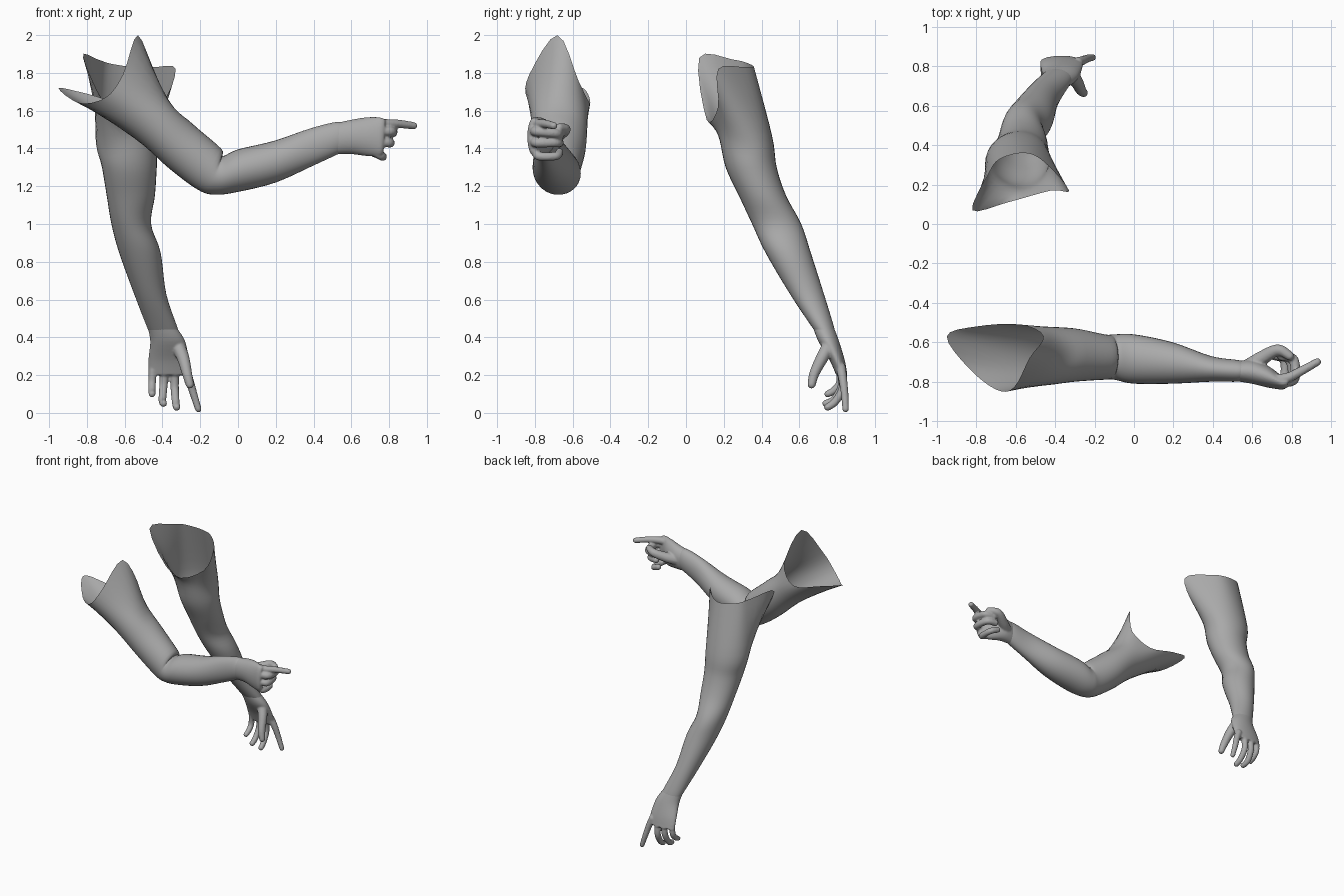
import bpy
import bmesh
from math import cos, sin, tau
from mathutils import Vector

SIDES = 32      # vertices around each limb
STEPS = 5       # interpolated rings between two given sections

default_cube = bpy.data.objects.get("Cube")
if default_cube:
    bpy.data.objects.remove(default_cube, do_unlink=True)

grey = bpy.data.materials.new("plain_grey")
grey.use_nodes = True
grey_value = (0.4, 0.4, 0.4, 1)
grey.diffuse_color = grey_value
grey.node_tree.nodes["Principled BSDF"].inputs["Base Color"].default_value = grey_value


def spline(points, steps, closed=False):
    """Smooth curve through the points."""
    points = [Vector(p) for p in points]
    count = len(points)
    result = []
    for i in range(count if closed else count - 1):
        if closed:
            a, b, c, d = (points[(i + k) % count] for k in (-1, 0, 1, 2))
        else:
            a, b, c, d = (points[min(max(i + k, 0), count - 1)] for k in (-1, 0, 1, 2))
        for s in range(steps):
            t = s / steps
            result.append(b + (c - a) * (t / 2)
                          + (a * 2 - b * 5 + c * 4 - d) * (t * t / 2)
                          + (b * 3 - a - c * 3 + d) * (t ** 3 / 2))
    if not closed:
        result.append(points[-1])
    return result


def section(low_x, low_z, high_x, high_z, front, back):
    """Oval cross-section between two outline points, with a depth range."""
    low = Vector((low_x, (front + back) / 2, low_z))
    high = Vector((high_x, (front + back) / 2, high_z))
    centre, across = (low + high) / 2, (high - low) / 2
    depth = Vector((0, (back - front) / 2, 0))
    return [centre + across * cos(tau * k / SIDES) + depth * sin(tau * k / SIDES)
            for k in range(SIDES)]


def loft(bm, rings, capped):
    """Skin a row of rings, smoothly interpolated along the length."""
    columns = [spline(column, STEPS) for column in zip(*rings)]
    rows = [[bm.verts.new(p) for p in row] for row in zip(*columns)]
    for row, following in zip(rows, rows[1:]):
        for k in range(SIDES):
            n = (k + 1) % SIDES
            bm.faces.new((row[k], row[n], following[n], following[k]))
    if capped:
        bm.faces.new(rows[0])
        bm.faces.new(rows[-1])


def finish(name, bm):
    bmesh.ops.recalc_face_normals(bm, faces=bm.faces)
    for face in bm.faces:
        face.smooth = True
    mesh = bpy.data.meshes.new(name)
    bm.to_mesh(mesh)
    bm.free()
    mesh.materials.append(grey)
    obj = bpy.data.objects.new(name, mesh)
    bpy.context.collection.objects.link(obj)
    return obj


def make_arm(name, rim, sections):
    """Open sleeve of skin from the ragged shoulder rim to the wrist."""
    bm = bmesh.new()
    rings = [spline(rim, SIDES // len(rim), closed=True)]
    rings += [section(*s) for s in sections]
    loft(bm, rings, capped=False)
    return finish(name, bm)


def make_hand(name, palm, fingers):
    """Palm and fingers fused into one smooth skin."""
    bm = bmesh.new()
    loft(bm, [section(*s) for s in palm], capped=True)
    for base_radius, tip_radius, joints in fingers:
        path = spline(joints, 8)
        for i, point in enumerate(path):
            ball = bmesh.ops.create_icosphere(
                bm, subdivisions=2,
                radius=base_radius + (tip_radius - base_radius) * i / (len(path) - 1))
            bmesh.ops.translate(bm, verts=ball["verts"], vec=point)
    hand = finish(name, bm)
    remesh = hand.modifiers.new("fuse", "REMESH")
    remesh.mode = "VOXEL"
    remesh.voxel_size = 0.006
    remesh.use_smooth_shade = True
    soften = hand.modifiers.new("soften", "SMOOTH")
    soften.factor = 0.5
    soften.iterations = 4
    return hand


# Bent arm: rim runs from the top peak round the back
make_arm(
    "bent_arm",
    [(-.53, -.68, 2), (-.46, -.57, 1.76), (-.58, -.51, 1.64), (-.8, -.52, 1.69),
     (-.95, -.57, 1.72), (-.84, -.73, 1.64), (-.7, -.84, 1.67), (-.61, -.83, 1.79)],
    [(-.55, 1.455, -.37, 1.66, -.82, -.52),
     (-.36, 1.29, -.24, 1.53, -.8, -.53),
     (-.21, 1.18, -.09, 1.4, -.79, -.56),
     (-.12, 1.155, -.08, 1.36, -.79, -.56),
     (0, 1.17, 0, 1.395, -.81, -.56),
     (.2, 1.22, .19, 1.44, -.81, -.6),
     (.4, 1.31, .38, 1.505, -.8, -.67),
     (.53, 1.37, .52, 1.54, -.8, -.69),
     (.57, 1.39, .56, 1.53, -.79, -.7)])

# Pointing hand: index, middle, ring, little finger, thumb
make_hand(
    "pointing_hand",
    [(.51, 1.37, .5, 1.53, -.795, -.7),
     (.6, 1.37, .59, 1.55, -.81, -.69),
     (.68, 1.36, .68, 1.565, -.83, -.72),
     (.75, 1.36, .75, 1.565, -.84, -.77),
     (.77, 1.38, .78, 1.555, -.83, -.78)],
    [(.03, .02, [(.72, -.79, 1.53), (.78, -.78, 1.53), (.85, -.745, 1.53), (.93, -.7, 1.52)]),
     (.028, .025, [(.72, -.8, 1.49), (.81, -.79, 1.49), (.81, -.69, 1.48), (.75, -.67, 1.47)]),
     (.027, .024, [(.72, -.8, 1.44), (.8, -.79, 1.43), (.79, -.69, 1.43), (.73, -.67, 1.43)]),
     (.025, .022, [(.71, -.79, 1.39), (.76, -.78, 1.36), (.76, -.69, 1.36), (.71, -.67, 1.38)]),
     (.045, .023, [(.58, -.73, 1.45), (.65, -.68, 1.47), (.73, -.64, 1.5), (.79, -.67, 1.51)])])

# Hanging arm: rim runs from the inner side round the back
make_arm(
    "hanging_arm",
    [(-.33, .17, 1.82), (-.45, .31, 1.83), (-.55, .36, 1.83), (-.68, .33, 1.85),
     (-.74, .25, 1.87), (-.82, .07, 1.88), (-.64, .11, 1.55), (-.42, .17, 1.62)],
    [(-.755, 1.47, -.42, 1.47, .17, .455),
     (-.72, 1.3, -.43, 1.3, .21, .48),
     (-.695, 1.15, -.44, 1.15, .28, .53),
     (-.67, 1, -.46, 1, .35, .61),
     (-.63, .85, -.41, .85, .42, .66),
     (-.55, .63, -.38, .63, .55, .73),
     (-.48, .45, -.32, .45, .67, .785),
     (-.46, .41, -.31, .41, .7, .79)])

# Open hand: index, middle, ring, little finger, thumb
make_hand(
    "open_hand",
    [(-.48, .46, -.33, .46, .67, .78),
     (-.465, .38, -.28, .38, .7, .81),
     (-.475, .28, -.26, .28, .76, .84),
     (-.475, .2, -.26, .2, .795, .855)],
    [(.027, .018, [(-.285, .82, .24), (-.26, .83, .18), (-.235, .84, .1), (-.21, .845, .02)]),
     (.025, .02, [(-.335, .825, .22), (-.335, .83, .13), (-.33, .79, .06), (-.325, .75, .03)]),
     (.025, .02, [(-.39, .825, .22), (-.395, .825, .14), (-.4, .785, .07), (-.395, .74, .05)]),
     (.023, .019, [(-.45, .815, .23), (-.455, .815, .16), (-.455, .785, .12), (-.455, .75, .1)]),
     (.04, .022, [(-.32, .76, .36), (-.29, .72, .29), (-.27, .68, .21), (-.255, .665, .15)])])
